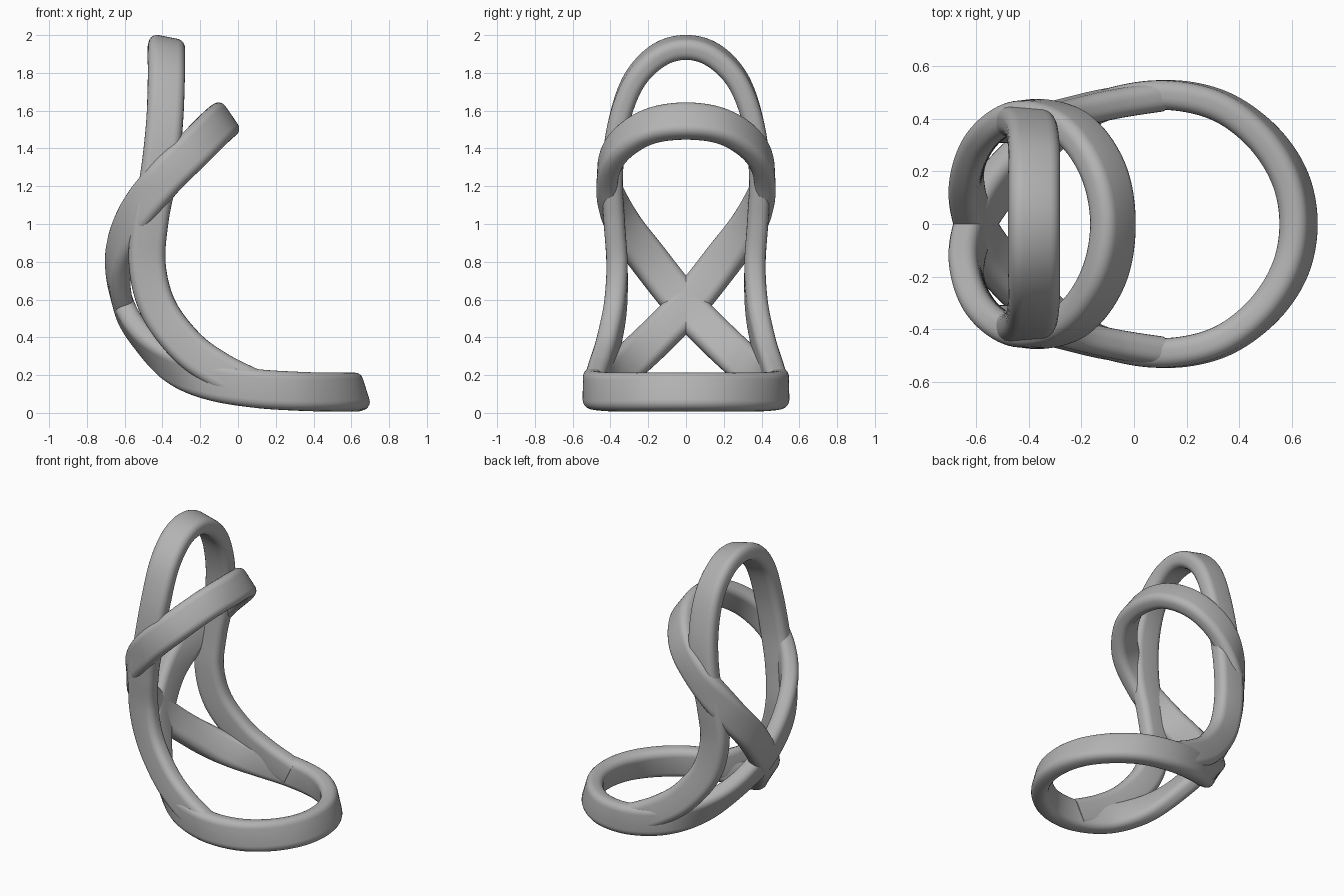
import bpy, bmesh, math
from mathutils import Vector

cube = bpy.data.objects.get("Cube")
if cube:
    bpy.data.objects.remove(cube)

grey = bpy.data.materials.new("mid_grey")
grey.use_nodes = True
colour = (0.45, 0.45, 0.45, 1)
grey.diffuse_color = colour
grey.node_tree.nodes["Principled BSDF"].inputs["Base Color"].default_value = colour


def section(thick, wide, radius, steps=5):
    """Rounded rectangle: first axis is the band thickness, second its width."""
    pts = []
    for k, (sx, sy) in enumerate([(1, 1), (-1, 1), (-1, -1), (1, -1)]):
        for i in range(steps + 1):
            a = math.pi / 2 * (k + i / steps)
            pts.append((sx * (thick / 2 - radius) + radius * math.cos(a),
                        sy * (wide / 2 - radius) + radius * math.sin(a)))
    return pts


def spline(pts, closed, steps=12):
    """Smooth interpolation through the control points."""
    n = len(pts)
    get = (lambda i: pts[i % n]) if closed else (lambda i: pts[max(0, min(n - 1, i))])
    out = []
    for i in range(n if closed else n - 1):
        a, b, c, d = (get(i + k) for k in (-1, 0, 1, 2))
        for s in range(steps):
            t = s / steps
            out.append(b + (c - a) * (t / 2) + (a * 2 - b * 5 + c * 4 - d) * (t * t / 2)
                       + (b * 3 - a - c * 3 + d) * (t ** 3 / 2))
    if not closed:
        out.append(pts[-1])
    return out


def mirrored(half, closed):
    """Complete a half path across y = 0."""
    rest = [tuple(Vector((v[0], -v[1], v[2])) for v in p) for p in reversed(half)]
    half = [tuple(Vector(v) for v in p) for p in half]
    return half + (rest[1:-1] if closed else rest[1:])


def sweep_band(name, half, closed, profile):
    """Sweep the profile along (position, outward direction) controls."""
    ctrl = mirrored(half, closed)
    path = spline([p for p, _ in ctrl], closed)
    outs = spline([d.normalized() for _, d in ctrl], closed)
    n = len(path)
    bm = bmesh.new()
    rings = []
    for i, (p, o) in enumerate(zip(path, outs)):
        if closed:
            t = path[(i + 1) % n] - path[i - 1]
        else:
            t = path[min(i + 1, n - 1)] - path[max(i - 1, 0)]
        t.normalize()
        o = (o - t * o.dot(t)).normalized()
        w = t.cross(o)
        rings.append([bm.verts.new(p + o * a + w * b) for a, b in profile])
    m = len(profile)
    for i in range(n if closed else n - 1):
        r, q = rings[i], rings[(i + 1) % n]
        for j in range(m):
            k = (j + 1) % m
            bm.faces.new((r[j], r[k], q[k], q[j]))
    if not closed:
        bm.faces.new(rings[0])
        bm.faces.new(rings[-1])
    bmesh.ops.recalc_face_normals(bm, faces=bm.faces)
    mesh = bpy.data.meshes.new(name)
    bm.to_mesh(mesh)
    bm.free()
    mesh.materials.append(grey)
    obj = bpy.data.objects.new(name, mesh)
    bpy.context.collection.objects.link(obj)
    bpy.ops.object.select_all(action="DESELECT")
    obj.select_set(True)
    bpy.context.view_layer.objects.active = obj
    bpy.ops.object.shade_smooth_by_angle(angle=math.radians(40))


# Arm hoop and seat hoop: one band that crosses itself behind the back
arm_and_seat = [
    ((-.08, 0, 1.545), (.8, 0, .55)),
    ((-.12, .21, 1.51), (.6, .5, .5)),
    ((-.24, .37, 1.39), (.25, .9, .25)),
    ((-.41, .415, 1.22), (-.1, 1, 0)),
    ((-.56, .34, 1.01), (-.65, .7, 0)),
    ((-.635, .18, .79), (-.95, .3, 0)),
    ((-.605, 0, .565), (-1, 0, -.25)),
    ((-.5, -.17, .39), (-.75, -.25, -.55)),
    ((-.34, -.325, .25), (-.35, -.75, -.5)),
    ((-.14, -.44, .17), (-.1, -1, -.15)),
    ((.09, -.49, .13), (0, -1, 0)),
    ((.31, -.455, .115), (.4, -.9, .08)),
    ((.48, -.34, .11), (.7, -.65, .18)),
    ((.59, -.18, .11), (.9, -.3, .27)),
    ((.625, 0, .11), (.95, 0, .3)),
]
sweep_band("arm_and_seat_band", arm_and_seat, True, section(.112, .205, .045))

# Back arch, rising from the sides of the seat
back_arch = [
    ((.08, .483, .135), (0, 1, 0)),
    ((-.1, .455, .225), (0, 1, 0)),
    ((-.27, .415, .35), (-.1, 1, 0)),
    ((-.42, .375, .55), (-.1, 1, 0)),
    ((-.48, .365, .78), (0, 1, 0)),
    ((-.465, .38, 1.02), (0, 1, 0)),
    ((-.42, .39, 1.26), (0, 1, 0)),
    ((-.39, .36, 1.52), (0, 1, .2)),
    ((-.38, .28, 1.75), (.1, .8, .5)),
    ((-.38, .15, 1.89), (.2, .4, .9)),
    ((-.38, 0, 1.935), (.2, 0, 1)),
]
sweep_band("back_arch_band", back_arch, False, section(.112, .195, .045))
